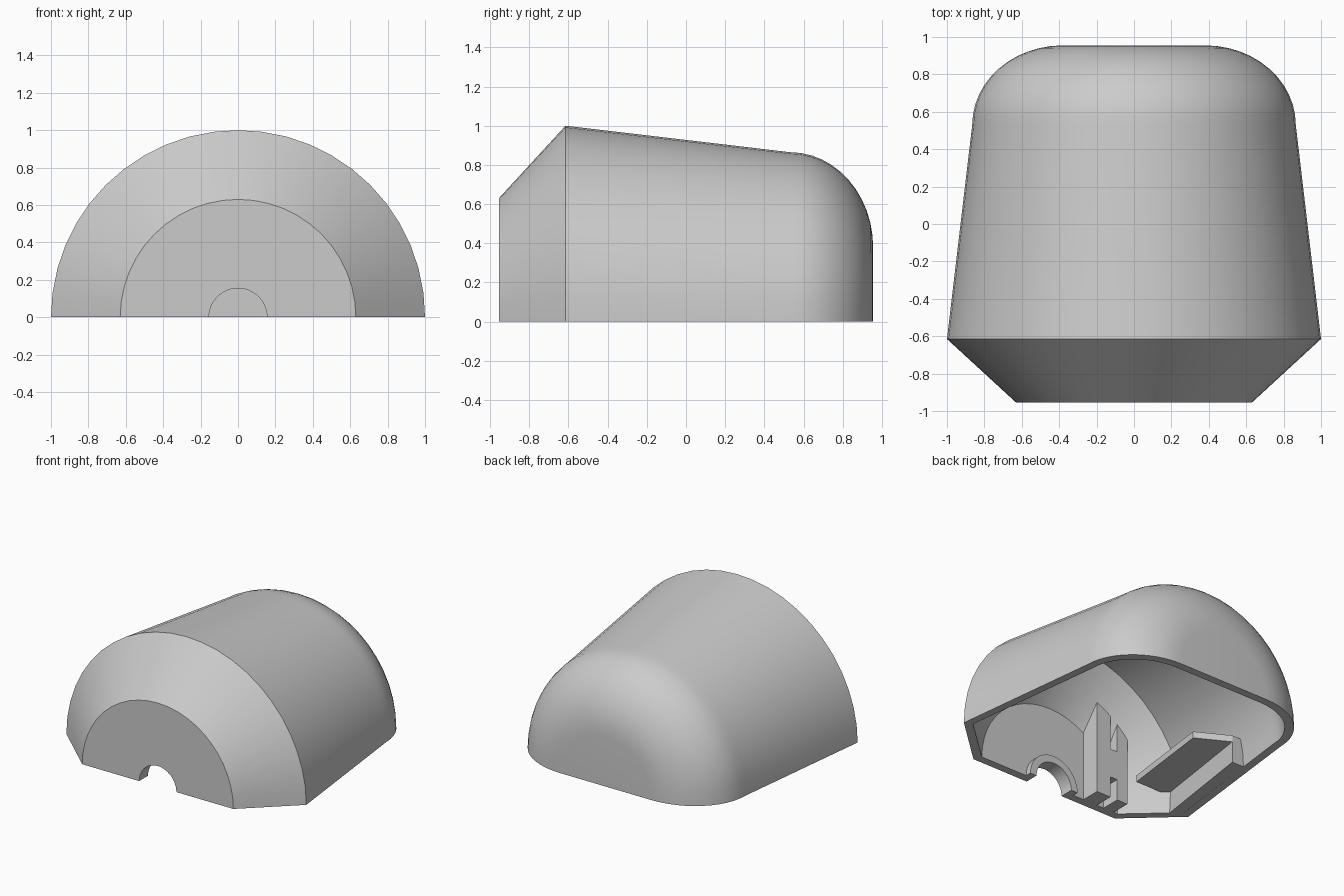
import bpy, bmesh, math

cube = bpy.data.objects.get("Cube")
if cube:
    bpy.data.objects.remove(cube, do_unlink=True)

grey = bpy.data.materials.new("light_grey")
grey.use_nodes = True
grey.diffuse_color = (0.6, 0.6, 0.6, 1)
grey.node_tree.nodes["Principled BSDF"].inputs["Base Color"].default_value = (0.6, 0.6, 0.6, 1)


def finish(name, bm, smooth=False):
    bmesh.ops.recalc_face_normals(bm, faces=bm.faces)
    mesh = bpy.data.meshes.new(name)
    bm.to_mesh(mesh)
    bm.free()
    mesh.materials.append(grey)
    obj = bpy.data.objects.new(name, mesh)
    bpy.context.collection.objects.link(obj)
    if smooth:
        bpy.ops.object.select_all(action='DESELECT')
        obj.select_set(True)
        bpy.context.view_layer.objects.active = obj
        bpy.ops.object.shade_smooth_by_angle(angle=math.radians(25))
    return obj


def prism(name, points, bottom, top):
    """Upright prism; top is a height or a function of (x, y)."""
    bm = bmesh.new()
    height = top if callable(top) else (lambda x, y: top)
    low = [bm.verts.new((x, y, bottom)) for x, y in points]
    high = [bm.verts.new((x, y, height(x, y))) for x, y in points]
    bm.faces.new(low)
    bm.faces.new(high)
    for i in range(len(points)):
        j = (i + 1) % len(points)
        bm.faces.new((low[i], low[j], high[j], high[i]))
    return finish(name, bm)


def rounded_end(radius, start, flat, end, steps=12):
    """Quarter ellipse from the tapered side to the flat back."""
    arc = []
    for i in range(steps + 1):
        t = math.pi / 2 * i / steps
        arc.append((flat + (radius - flat) * math.cos(t),
                    start + (end - start) * math.sin(t)))
    return arc


# Hollow half shell: (radius, y) section swept half a turn about the y axis
HOLE = 0.155
outer = [(HOLE, -0.955), (0.63, -0.955), (1, -0.615)]
outer += rounded_end(0.865, 0.53, 0.38, 0.955) + [(0, 0.955)]
inner = [(HOLE, -0.85), (0.21, -0.85), (0.21, -0.895), (0.605, -0.895), (0.94, -0.59)]
inner += rounded_end(0.805, 0.52, 0.37, 0.895) + [(0, 0.895)]
section = outer + inner[::-1]
SEGMENTS = 24
bm = bmesh.new()
rings = []
for s in range(SEGMENTS + 1):
    a = math.pi * s / SEGMENTS
    c, h = math.cos(a), max(0, math.sin(a))
    if s == SEGMENTS:
        h = 0
    rings.append([bm.verts.new((r * c, y, r * h)) for r, y in section])
count = len(section)
back_axis = len(outer) - 1
for a, b in zip(rings, rings[1:]):
    for i in range(count):
        if i != back_axis:
            j = (i + 1) % count
            bm.faces.new((a[i], a[j], b[j], b[i]))
bm.faces.new(rings[0])
bm.faces.new(rings[-1])
bmesh.ops.remove_doubles(bm, verts=bm.verts, dist=0.0001)
finish("shell", bm, smooth=True)


# Front ribs whose tops end inside the sloping front wall
def cone_height(x, y):
    radius = 0.585 + (y + 0.955) * 1.07
    return math.sqrt(radius * radius - x * x)


def rectangle(x0, x1, y0, y1):
    return [(x0, y0), (x1, y0), (x1, y1), (x0, y1)]


for name, x0, x1 in (("inner_rib", -0.42, -0.3), ("outer_rib", -0.57, -0.48)):
    prism(name, rectangle(x0, x1, -0.92, -0.75), 0, cone_height)
prism("rib_bridge", rectangle(-0.5, -0.4, -0.92, -0.75), 0.16, 0.38)

# Side shelf and the thickened wall beneath it
prism("side_shelf", [(-0.6, -0.69), (-0.51, 0.02), (-0.75, 0.15),
                     (-0.85, 0.15), (-0.94, -0.6), (-0.86, -0.69)], 0.16, 0.21)
prism("shelf_support", [(-0.87, -0.67), (-0.75, 0.15), (-0.85, 0.15), (-0.94, -0.6)], 0, 0.16)

# Slim swelling under the roof
bm = bmesh.new()
bmesh.ops.create_uvsphere(bm, u_segments=20, v_segments=12, radius=1)
for v in bm.verts:
    v.co = (v.co.x * 0.07 - 0.14, v.co.y * 0.28 + 0.3, v.co.z * 0.05 + 0.79 - v.co.y * 0.035)
finish("roof_swelling", bm, smooth=True)
